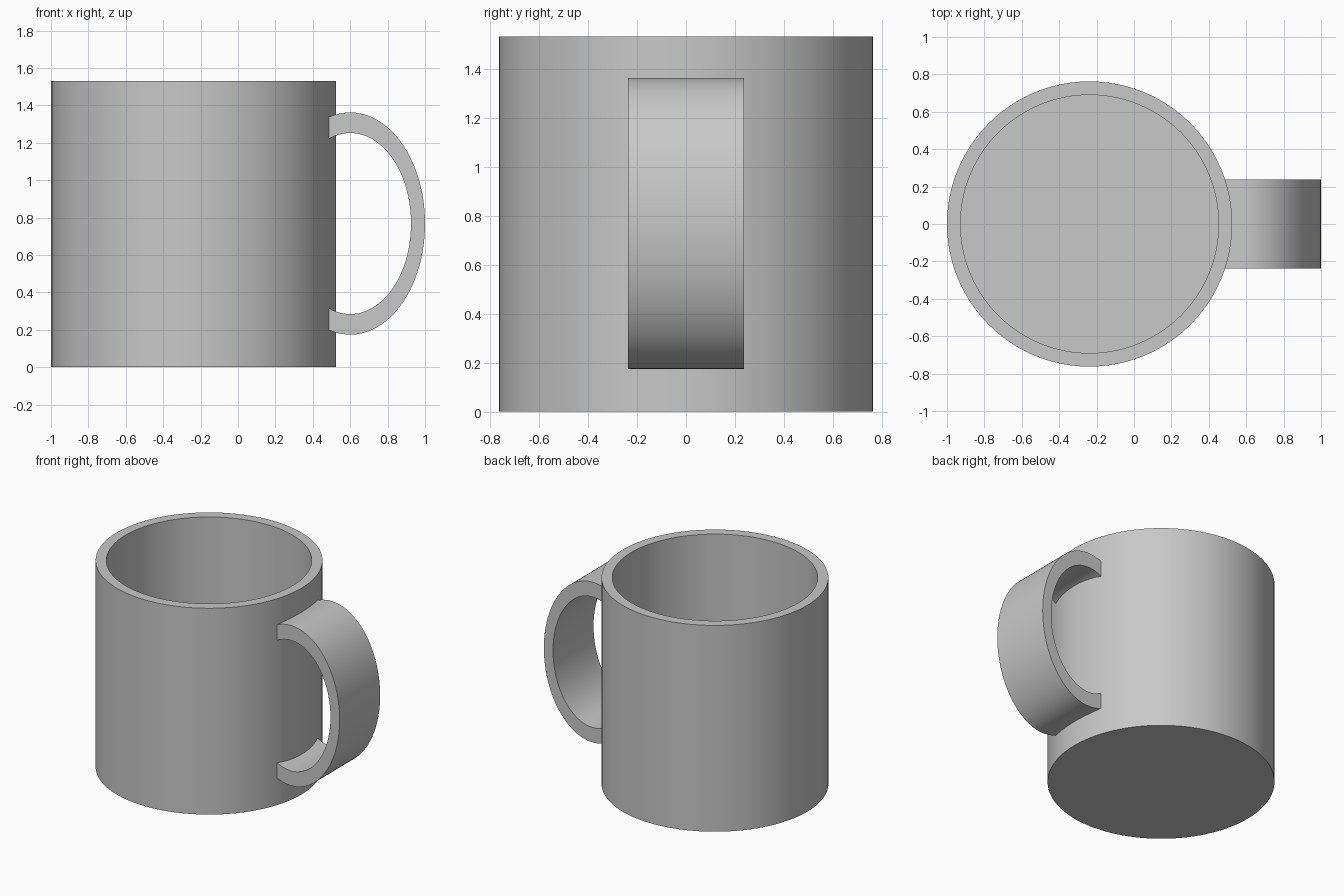
import bpy
import bmesh
from math import acos, cos, sin, pi, radians

cube = bpy.data.objects.get("Cube")
if cube:
    bpy.data.objects.remove(cube, do_unlink=True)

CUP_X = -0.2375          # axis of the cup
OUTER, INNER = 0.7625, 0.69
HEIGHT, FLOOR = 1.53, 0.07
SEGMENTS = 96

grey = bpy.data.materials.new("plain grey")
grey.use_nodes = True
colour = (0.58, 0.58, 0.58, 1)
grey.diffuse_color = colour
grey.node_tree.nodes["Principled BSDF"].inputs["Base Color"].default_value = colour


def finish(bm, name):
    """Turn a bmesh into a shaded, coloured object."""
    bmesh.ops.remove_doubles(bm, verts=bm.verts, dist=1e-5)
    bmesh.ops.recalc_face_normals(bm, faces=bm.faces)
    mesh = bpy.data.meshes.new(name)
    bm.to_mesh(mesh)
    bm.free()
    mesh.materials.append(grey)
    obj = bpy.data.objects.new(name, mesh)
    bpy.context.collection.objects.link(obj)
    bpy.ops.object.select_all(action='DESELECT')
    obj.select_set(True)
    bpy.context.view_layer.objects.active = obj
    bpy.ops.object.shade_smooth_by_angle(angle=radians(30))
    return obj


# Cup body: a wall and floor profile revolved around the axis
bm = bmesh.new()
profile = [(0, 0), (OUTER, 0), (OUTER, HEIGHT), (INNER, HEIGHT), (INNER, FLOOR), (0, FLOOR)]
points = [bm.verts.new((r, 0, z)) for r, z in profile]
edges = [bm.edges.new(pair) for pair in zip(points, points[1:])]
bmesh.ops.spin(bm, geom=points + edges, cent=(0, 0, 0), axis=(0, 0, 1),
               angle=2 * pi, steps=SEGMENTS, use_merge=True)
cup = finish(bm, "cup_body")
cup.location.x = CUP_X

# Handle: an open elliptical band whose ends sink into the cup wall
HANDLE_X, HANDLE_Z, HALF_WIDTH = 0.60, 0.768, 0.2375
END_X = 0.465
STEPS = 64


def arc(bm, rx, rz):
    """Points of an ellipse from the upper to the lower end of the handle."""
    limit = acos((END_X - HANDLE_X) / rx)
    angles = [limit * (1 - 2 * i / STEPS) for i in range(STEPS + 1)]
    return [bm.verts.new((HANDLE_X + rx * cos(a), -HALF_WIDTH, HANDLE_Z + rz * sin(a)))
            for a in angles]


bm = bmesh.new()
outer = arc(bm, 0.40, 0.594)
inner = arc(bm, 0.325, 0.484)
side = [bm.faces.new((outer[i], outer[i + 1], inner[i + 1], inner[i])) for i in range(STEPS)]
extruded = bmesh.ops.extrude_face_region(bm, geom=side, use_keep_orig=True)
moved = [v for v in extruded["geom"] if isinstance(v, bmesh.types.BMVert)]
bmesh.ops.translate(bm, verts=moved, vec=(0, 2 * HALF_WIDTH, 0))
finish(bm, "handle")
